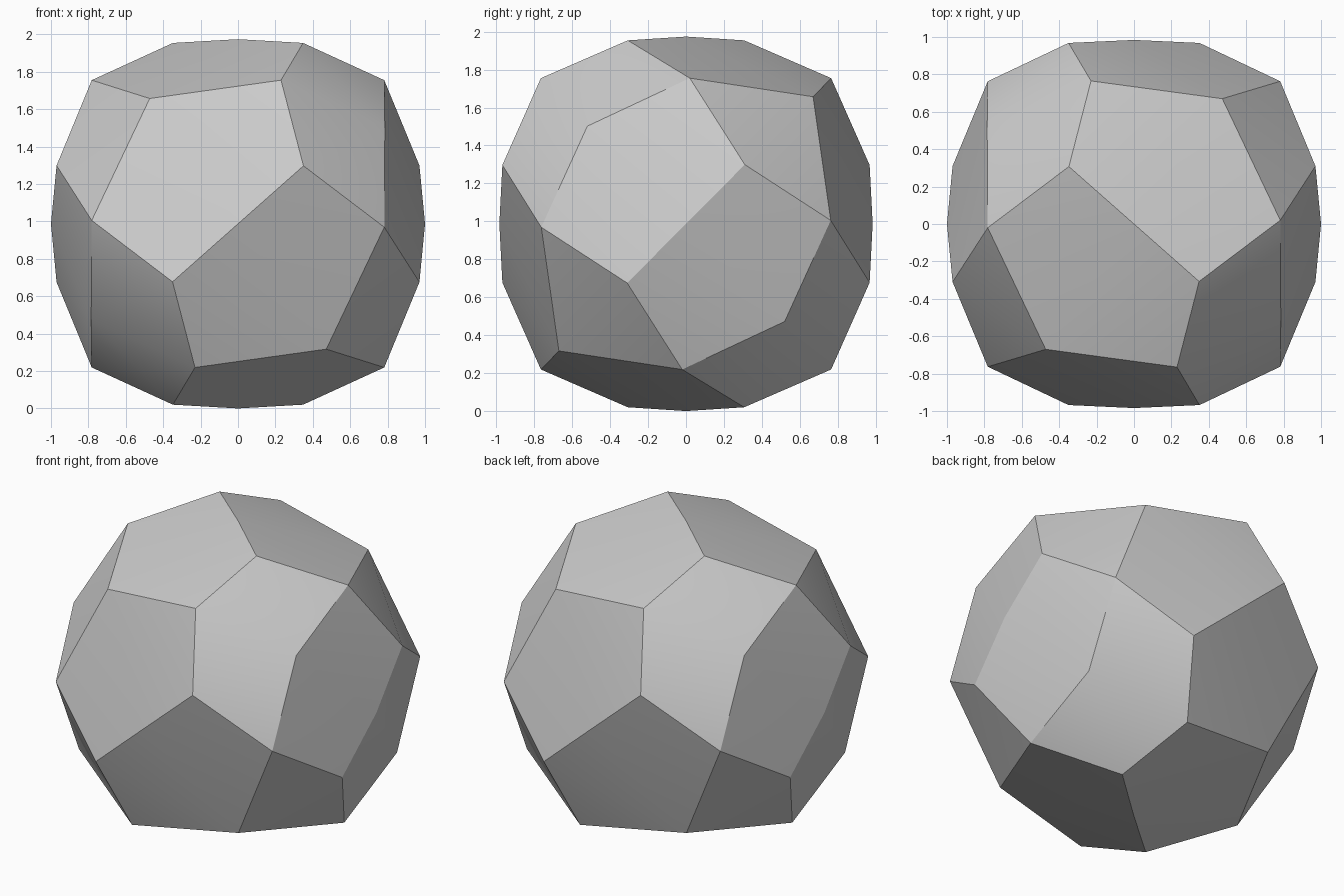
import bpy, bmesh, math

if "Cube" in bpy.data.objects:
    bpy.data.objects.remove(bpy.data.objects["Cube"], do_unlink=True)

CENTRE_Z = 0.987

# Stone colour
stone = bpy.data.materials.new("light_grey_stone")
stone.use_nodes = True
grey = (0.6, 0.6, 0.6, 1)
stone.diffuse_color = grey
stone.node_tree.nodes["Principled BSDF"].inputs["Base Color"].default_value = grey

# One corner of each kind; half-turns about the three axes make the rest
seeds = [
    (0.35, -0.968, 0.31),    # front ridge end
    (0.348, -0.307, 0.967),  # top ridge end
    (0.97, 0.31, 0.312),     # side ridge end
    (0.23, -0.765, 0.768),   # front top corner
    (0.782, 0.763, 0.018),   # side back corner
    (0.782, 0.02, 0.768),    # side top corner
    (0.472, 0.67, 0.67),     # blunt corner
    (0.785, -0.52, 0.515),   # bent corner
    (1, 0, 0), (0, 0.984, 0), (0, 0, 0.987),  # ridge middles
]
half_turns = [(1, 1, 1), (1, -1, -1), (-1, 1, -1), (-1, -1, 1)]
points = {tuple(c * s + 0.0 for c, s in zip(p, t)) for p in seeds for t in half_turns}

# Faceted ball as the hull of the corners
bm = bmesh.new()
for x, y, z in sorted(points):
    bm.verts.new((x, y, z + CENTRE_Z))
bmesh.ops.convex_hull(bm, input=bm.verts)
bmesh.ops.recalc_face_normals(bm, faces=bm.faces)
mesh = bpy.data.meshes.new("faceted_ball")
bm.to_mesh(mesh)
bm.free()
mesh.materials.append(stone)
ball = bpy.data.objects.new("faceted_ball", mesh)
bpy.context.collection.objects.link(ball)

# Soft facets, crisp ridges
bpy.context.view_layer.objects.active = ball
ball.select_set(True)
bpy.ops.object.shade_smooth_by_angle(angle=math.radians(30))
